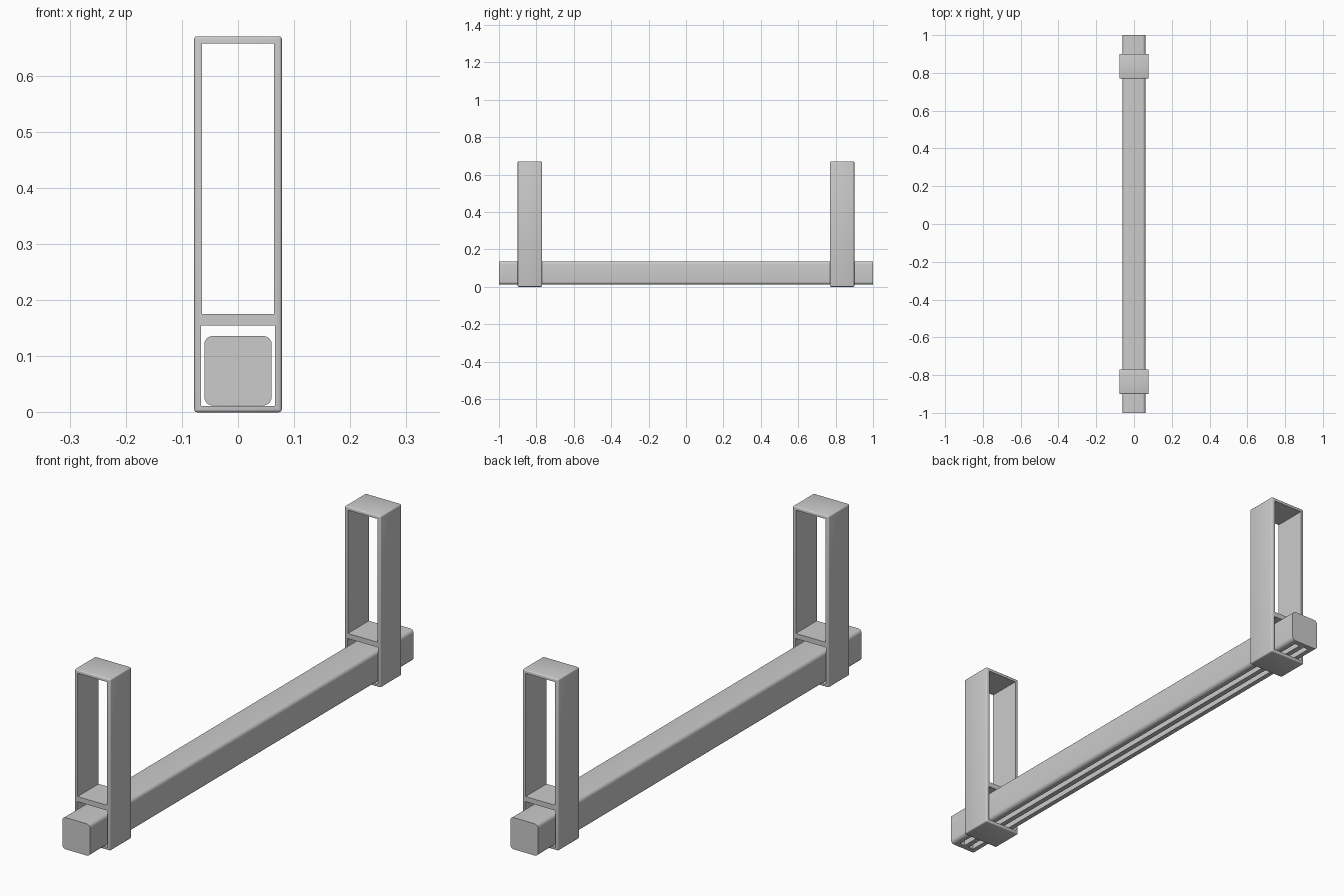
import bpy

if "Cube" in bpy.data.objects:
    bpy.data.objects.remove(bpy.data.objects["Cube"])

def box(name, x, y, z, bevel=0.0, seg=3):
    bpy.ops.mesh.primitive_cube_add(size=1, location=[(a + b) / 2 for a, b in (x, y, z)])
    o = bpy.context.object
    o.name = name
    o.scale = [b - a for a, b in (x, y, z)]
    bpy.ops.object.transform_apply(location=True, rotation=False, scale=True)
    if bevel:
        m = o.modifiers.new("round", 'BEVEL')
        m.width, m.segments = bevel, seg
    return o

def cut(o, cutter):
    m = o.modifiers.new("cut", 'BOOLEAN')
    m.object, m.solver = cutter, 'EXACT'
    bpy.context.view_layer.objects.active = o
    for mod in list(o.modifiers):
        bpy.ops.object.modifier_apply(modifier=mod.name)
    bpy.data.objects.remove(cutter, do_unlink=True)

def smooth(o):
    bpy.ops.object.select_all(action='DESELECT')
    o.select_set(True)
    bpy.context.view_layer.objects.active = o
    bpy.ops.object.shade_smooth_by_angle(angle=0.6)

# Long beam: rounded section along y, square-cut ends
beam = box("beam", (-0.06, 0.06), (-1, 1), (0.012, 0.136))
w = beam.data.attributes.new("bevel_weight_edge", 'FLOAT', 'EDGE')
for e in beam.data.edges:
    a, b = (beam.data.vertices[i].co for i in e.vertices)
    w.data[e.index].value = 1.0 if abs(a.y - b.y) > 1 else 0.0
m = beam.modifiers.new("round", 'BEVEL')
m.width, m.segments, m.limit_method = 0.015, 5, 'WEIGHT'

# Two closed-end grooves in the underside
for s in (-1, 1):
    cut(beam, box("groove_cutter", sorted((s * 0.010, s * 0.032)), (-0.98, 0.98), (-0.05, 0.032)))
smooth(beam)

# Tall loop brackets with an upper window and a beam sleeve below
for s, label in ((-1, "front"), (1, "back")):
    ys = sorted((s * 0.77, s * 0.90))
    b = box(label + "_bracket", (-0.078, 0.078), ys, (0, 0.67), 0.005)
    wide = (ys[0] - 0.1, ys[1] + 0.1)
    cut(b, box("window_cutter", (-0.064, 0.064), wide, (0.175, 0.657)))
    cut(b, box("sleeve_cutter", (-0.066, 0.066), wide, (0.011, 0.155)))
    smooth(b)
